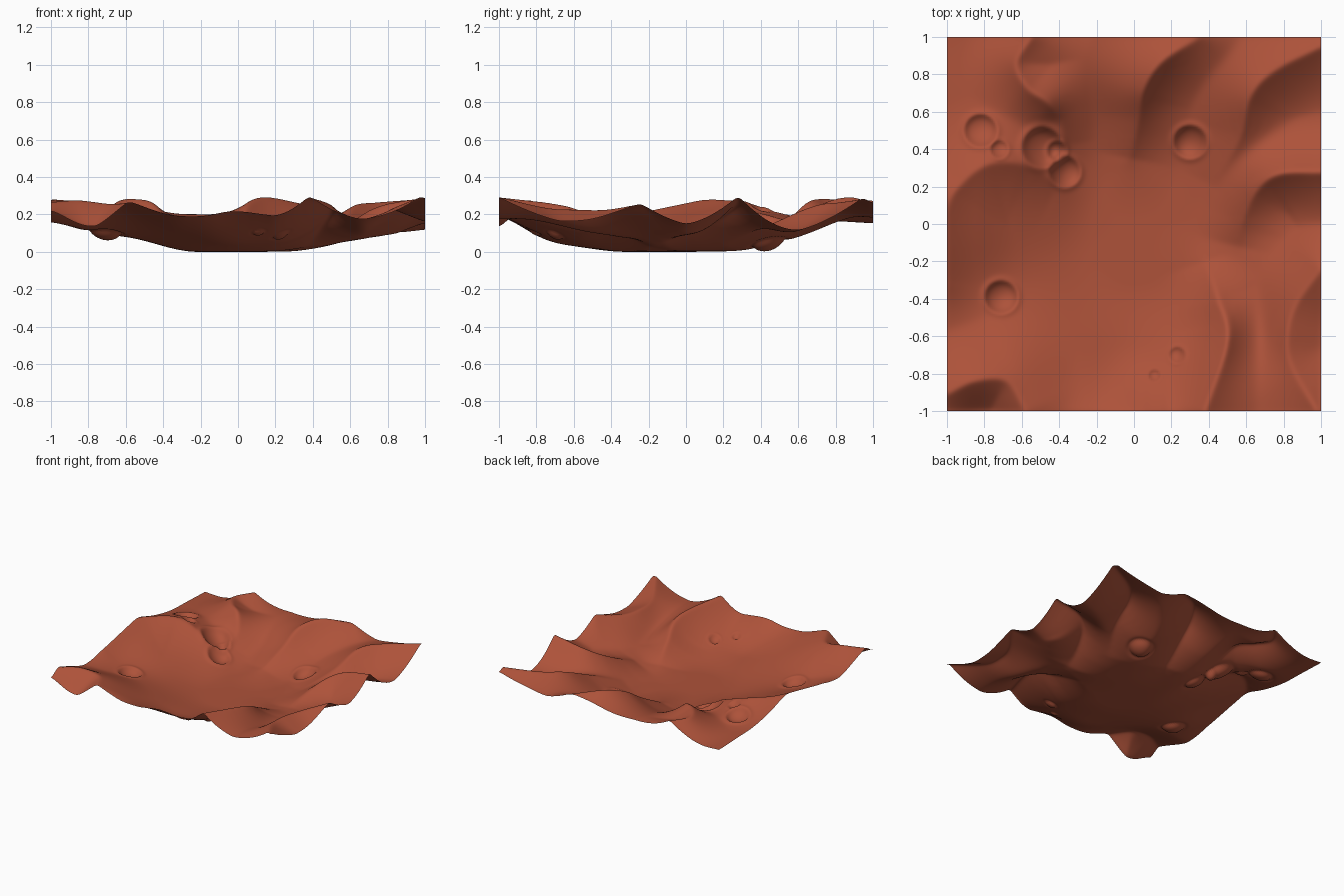
import bpy
import bmesh
import math
from mathutils import Vector, kdtree

cube = bpy.data.objects.get("Cube")
if cube:
    bpy.data.objects.remove(cube, do_unlink=True)

# Broad dish, steeper to one side, with soft hollows (or mounds, below zero): x, y, radius, depth
HOLLOWS = [(-.8, -1.08, .17, .1), (1.05, -.6, .2, .03), (.87, .52, .3, .07), (.8, .03, .2, .03),
           (.65, -.57, .22, .06), (-.78, -.36, .28, .07), (-.82, 1.05, .25, .02),
           (-.05, -.78, .2, .03), (-.2, .85, .25, -.05)]


def dish_height(x, y):
    across = x * (1.35 if x < 0 else 1)
    t = (math.hypot(across, y + .02) - .3) / .85
    t = min(max(t, 0), 1)
    height = .17 * t * t * (3 - 2 * t)
    for hx, hy, radius, depth in HOLLOWS:
        distance = math.hypot(x - hx, y - hy) / radius
        height -= depth * math.exp(-distance * distance)
    return height


# Sharp crests: a smooth path of (x, y, crest height) with a flank width
def catmull_rom(points, steps=24):
    path = [Vector(p) for p in points]
    path = [path[0] * 2 - path[1]] + path + [path[-1] * 2 - path[-2]]
    samples = []
    for a, b, c, d in zip(path, path[1:], path[2:], path[3:]):
        for step in range(steps + 1):
            t = step / steps
            samples.append(b + (c - a) * (t / 2)
                           + (a * 2 - b * 5 + c * 4 - d) * (t * t / 2)
                           + (b * 3 - a - c * 3 + d) * (t * t * t / 2))
    return samples


class Ridge:
    def __init__(self, width, *points):
        samples = catmull_rom(points)
        self.width = width
        self.rise = [max(0, s.z - dish_height(s.x, s.y)) for s in samples]
        self.tree = kdtree.KDTree(len(samples))
        for index, s in enumerate(samples):
            self.tree.insert((s.x, s.y, 0), index)
        self.tree.balance()

    def height(self, x, y):
        _, index, distance = self.tree.find((x, y, 0))
        return self.rise[index] * max(0, 1 - distance / self.width) ** 2


front_left_rim = Ridge(.4, (-1, -.91, .27), (-.85, -.84, .28), (-.68, -.84, .26), (-.58, -1, .27))
front_swell = Ridge(.4, (-.4, -1.04, .2), (-.2, -1.04, .21), (-.02, -1.04, .25), (.2, -1.04, .21))
front_crest = Ridge(.32, (.38, -1, .3), (.5, -.62, .25), (.45, -.4, .14), (.38, -.2, .03))
side_rim = Ridge(.34, (.98, -1, .3), (.84, -.75, .24), (.82, -.58, .23), (.87, -.42, .23), (1, -.24, .26))
side_crest = Ridge(.36, (1, .28, .3), (.78, .27, .26), (.66, .19, .2), (.58, .02, .11), (.55, -.12, .05))
corner_crest = Ridge(.36, (1, .95, .29), (.75, .82, .27), (.62, .68, .25), (.56, .45, .15), (.42, .2, .03))
back_crest = Ridge(.34, (.35, 1, .26), (.15, .87, .3), (.05, .72, .26), (.02, .55, .15), (-.02, .35, .04))
back_rim = Ridge(.3, (-.55, 1, .28), (-.63, .86, .28), (-.57, .73, .29), (-.46, .65, .27),
                 (-.39, .55, .17), (-.37, .42, .1))
far_crest = Ridge(.4, (-1.05, -.3, .23), (-1, .08, .28), (-.92, .22, .28), (-.78, .32, .27),
                  (-.6, .32, .21), (-.4, .22, .08))
RIDGES = [front_left_rim, front_swell, front_crest, side_rim, side_crest,
          corner_crest, back_crest, back_rim, far_crest]


def terrain_height(x, y):
    crests = sum(ridge.height(x, y) ** 3 for ridge in RIDGES) ** (1 / 3)
    return dish_height(x, y) + crests


# Round craters with a raised lip: x, y, radius
CRATERS = [(-.82, .5, .09), (-.72, .4, .05), (-.49, .41, .11), (-.41, .39, .055), (-.37, .28, .085),
           (.3, .44, .09), (-.71, -.39, .09), (.23, -.7, .045), (.11, -.81, .035)]


def crater_height(x, y):
    height = 0
    for cx, cy, radius in CRATERS:
        q = math.hypot(x - cx, y - cy) / radius
        if q < 2:
            bowl = max(0, 1 - q * q)
            lip = math.exp(-((q - 1) / .22) ** 2)
            height += radius * (.09 * lip - .38 * bowl)
    return height


# One open sheet, shaped by the height rule and lightly weathered before the impacts
bm = bmesh.new()
bmesh.ops.create_grid(bm, x_segments=190, y_segments=190, size=1)
for vert in bm.verts:
    vert.co.z = terrain_height(vert.co.x, vert.co.y)
for _ in range(5):
    bmesh.ops.smooth_vert(bm, verts=bm.verts, factor=.5, use_axis_z=True)
for vert in bm.verts:
    vert.co.z += crater_height(vert.co.x, vert.co.y)
lowest = min(vert.co.z for vert in bm.verts)
for vert in bm.verts:
    vert.co.z -= lowest
for face in bm.faces:
    face.smooth = True
mesh = bpy.data.meshes.new("terrain")
bm.to_mesh(mesh)
bm.free()
terrain = bpy.data.objects.new("terrain", mesh)
bpy.context.collection.objects.link(terrain)

# Rusty ground colour
colour = (.42, .085, .042, 1)
rust = bpy.data.materials.new("rust red ground")
rust.use_nodes = True
rust.diffuse_color = colour
shader = next(n for n in rust.node_tree.nodes if n.type == "BSDF_PRINCIPLED")
shader.inputs["Base Color"].default_value = colour
shader.inputs["Roughness"].default_value = .9
mesh.materials.append(rust)
